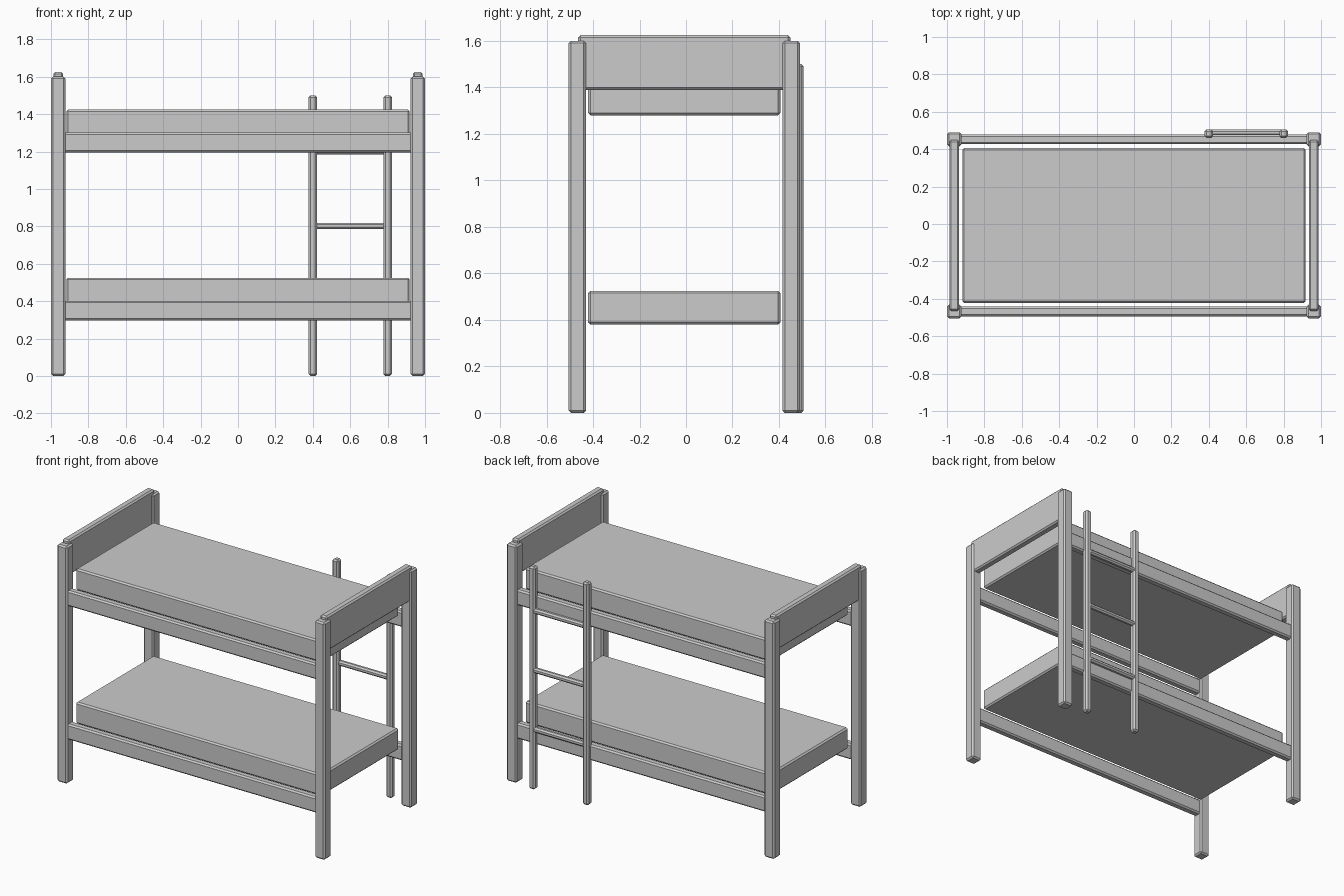
import bpy
import bmesh
from mathutils import Vector

if "Cube" in bpy.data.objects:
    bpy.data.objects.remove(bpy.data.objects["Cube"])

BEVEL = 0.01
Y0 = -0.0075   # the bed frame sits slightly forward because of the rear ladder


def box(name, lo, hi, bevel=BEVEL):
    """Chamfered box between two corners."""
    lo, hi = Vector(lo), Vector(hi)
    bm = bmesh.new()
    bmesh.ops.create_cube(bm, size=1)
    bmesh.ops.scale(bm, vec=hi - lo, verts=bm.verts)
    bmesh.ops.bevel(bm, geom=bm.edges[:], offset=bevel, segments=1,
                    affect='EDGES', profile=0.5)
    bmesh.ops.recalc_face_normals(bm, faces=bm.faces)
    mesh = bpy.data.meshes.new(name)
    bm.to_mesh(mesh)
    bm.free()
    obj = bpy.data.objects.new(name, mesh)
    obj.location = (lo + hi) / 2
    bpy.context.collection.objects.link(obj)
    return obj


def bar(name, x, y, z, sx, sy, sz, bevel=BEVEL):
    """Chamfered box from its centre and size."""
    c, h = Vector((x, y, z)), Vector((sx, sy, sz)) / 2
    return box(name, c - h, c + h, bevel)


# Corner posts
for sx, side in ((-1, "left"), (1, "right")):
    for sy, end in ((-1, "front"), (1, "back")):
        bar(f"{end}_{side}_post", sx * 0.961, Y0 + sy * 0.46, 0.8,
            0.075, 0.075, 1.6)
    # End board between the posts
    bar(f"{side}_end_board", sx * 0.961, Y0, 1.507, 0.053, 0.913, 0.236)

# Two bunks: mattress and side rails
for level, z in (("lower", 0.0), ("upper", 0.9)):
    box(f"{level}_mattress", (-0.918, Y0 - 0.414, z + 0.38),
        (0.918, Y0 + 0.414, z + 0.525))
    for sy, end in ((-1, "front"), (1, "back")):
        bar(f"{level}_{end}_rail", 0, Y0 + sy * 0.46, z + 0.349,
            1.91, 0.052, 0.106)

# Ladder at the back
LADDER_Y = 0.483
for x, side in ((0.4, "left"), (0.8, "right")):
    bar(f"ladder_{side}_upright", x, LADDER_Y, 0.75, 0.045, 0.045, 1.5)
for i in range(3):
    bar(f"ladder_rung_{i + 1}", 0.6, LADDER_Y + 0.004, 0.4 + i * 0.4 + 0.002,
        0.39, 0.034, 0.034)
